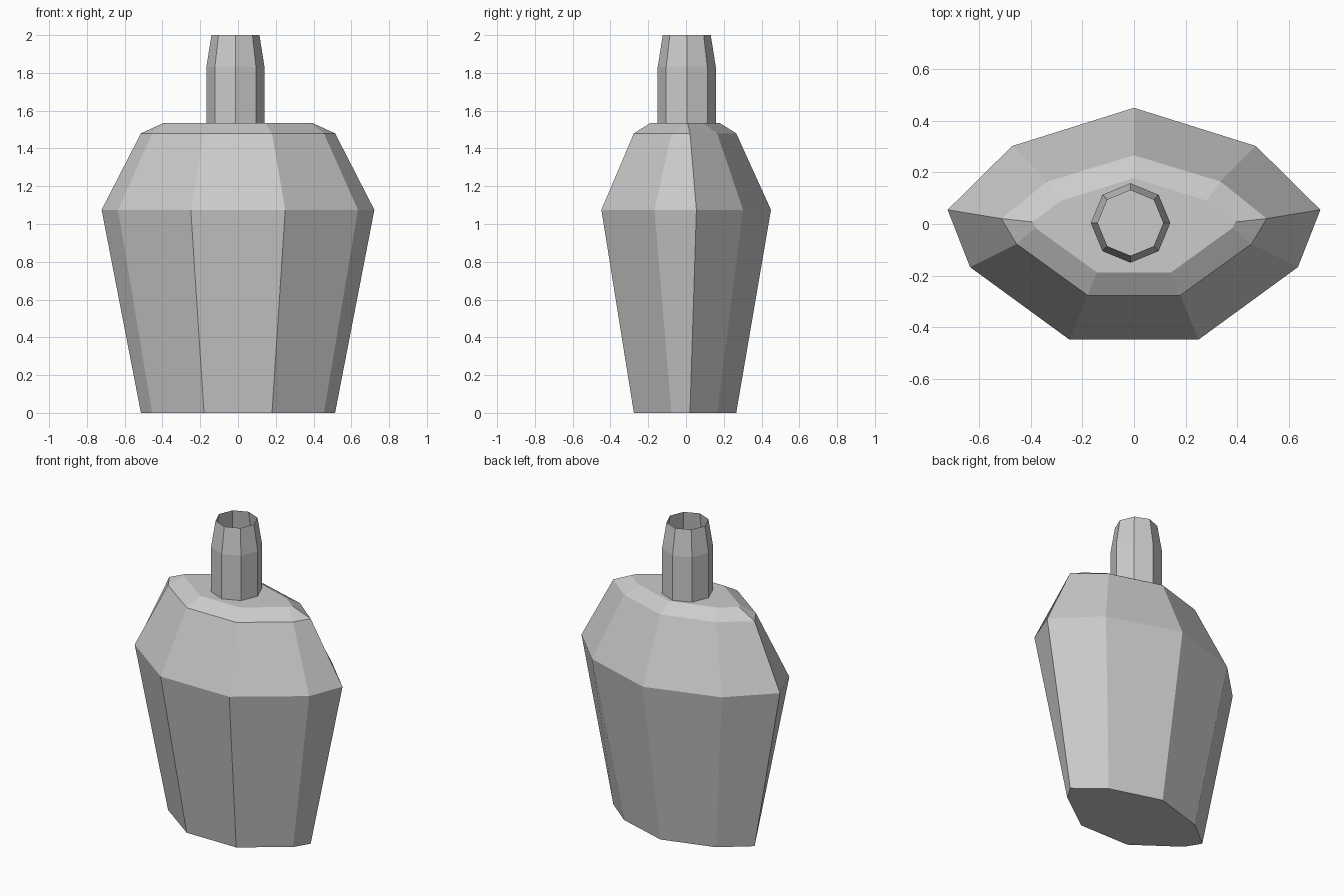
import bpy, bmesh, math

if "Cube" in bpy.data.objects:
    bpy.data.objects.remove(bpy.data.objects["Cube"])


def loft(name, rings, cap_bottom, cap_top):
    """Skin quads between rings of equal point count."""
    bm = bmesh.new()
    loops = [[bm.verts.new(p) for p in ring] for ring in rings]
    for a, b in zip(loops, loops[1:]):
        n = len(a)
        for i in range(n):
            j = (i + 1) % n
            bm.faces.new((a[i], a[j], b[j], b[i]))
    if cap_bottom:
        bm.faces.new(loops[0][::-1])
    if cap_top:
        bm.faces.new(loops[-1])
    bm.normal_update()
    mesh = bpy.data.meshes.new(name)
    bm.to_mesh(mesh)
    bm.free()
    obj = bpy.data.objects.new(name, mesh)
    bpy.context.collection.objects.link(obj)
    return obj


def mirrored_ring(half, z):
    """Counter-clockwise ring from front-right points ending at the back centre."""
    left = [(-x, y) for x, y in reversed(half[:-1])]
    return [(x, y, z) for x, y in half + left]


def octagon(r, z, cx=-0.0135, cy=0.004):
    return [(cx + r * math.cos(i * math.pi / 4),
             cy + r * math.sin(i * math.pi / 4), z) for i in range(8)]


# Nine-sided flask body: right half of each cross-section, front to back
waist = [(0.25, -0.448), (0.635, -0.167), (0.722, 0.055), (0.472, 0.302), (0, 0.45)]
foot = [(0.18, -0.276), (0.455, -0.077), (0.514, 0.021), (0.335, 0.165), (0, 0.266)]
lip = [(0.143, -0.188), (0.382, -0.015), (0.393, 0.008), (0.283, 0.09), (0, 0.178)]
loft("flask_body",
     [mirrored_ring(foot, 0), mirrored_ring(waist, 1.075),
      mirrored_ring(foot, 1.48), mirrored_ring(lip, 1.535)], True, True)

# Open octagonal neck, tapering at the mouth
loft("flask_neck",
     [octagon(0.154, 1.533), octagon(0.154, 1.83), octagon(0.127, 2.0)], False, False)
